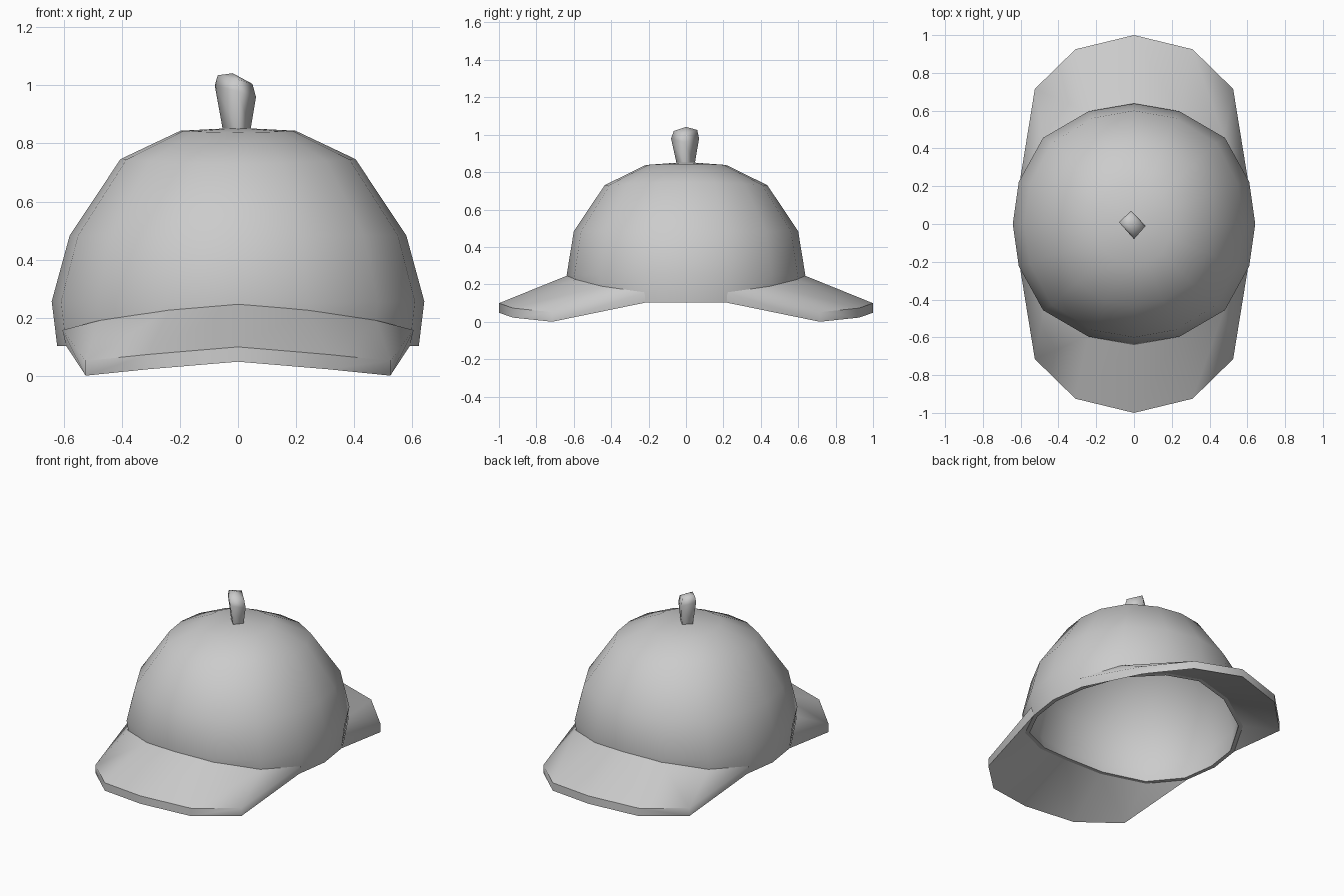
import bpy, bmesh, math

if "Cube" in bpy.data.objects:
    bpy.data.objects.remove(bpy.data.objects["Cube"])

# Quarter plan of the slightly squarish 16-sided crown
QUARTER = [(1, 0), (.95, .35), (.75, .715), (.375, .935)]
# Height of the arched bottom rim, from the tip of a brim to its middle
ARCH = (.102, .13, .17, .195)


def full_plan():
    pts = []
    for sx, sy, swap in ((1, 1, 0), (-1, 1, 1), (-1, -1, 0), (1, -1, 1)):
        q = QUARTER if not swap else [(0, 1)] + QUARTER[:0:-1]
        pts += [(sx * x, sy * y) for x, y in q]
    return pts


def rim_z(y):
    for (_, qy), z in zip(QUARTER[1:] + [(0, 1)], ARCH):
        if abs(y) <= qy + .001:
            return z


def make(name, verts, faces, angle):
    mesh = bpy.data.meshes.new(name)
    mesh.from_pydata(verts, [], faces)
    bm = bmesh.new()
    bm.from_mesh(mesh)
    bmesh.ops.recalc_face_normals(bm, faces=bm.faces)
    bm.to_mesh(mesh)
    bm.free()
    ob = bpy.data.objects.new(name, mesh)
    bpy.context.collection.objects.link(ob)
    bpy.ops.object.select_all(action='DESELECT')
    ob.select_set(True)
    bpy.context.view_layer.objects.active = ob
    bpy.ops.object.shade_smooth_by_angle(angle=math.radians(angle))


def loft(name, rings, top, angle, bottom=None):
    # Skin equal-sized rings and close the ends with fans to given points
    n = len(rings[0])
    verts = [v for r in rings for v in r] + [top]
    faces = []
    for k in range(len(rings) - 1):
        for i in range(n):
            j = (i + 1) % n
            faces.append((k * n + i, k * n + j, k * n + n + j, k * n + n + i))
    last = (len(rings) - 1) * n
    faces += [(last + i, last + (i + 1) % n, last + n) for i in range(n)]
    if bottom:
        verts.append(bottom)
        faces += [(i, (i + 1) % n, last + n + 1) for i in range(n)]
    make(name, verts, faces, angle)


# Crown: thin double-walled shell, (x radius, y radius, z, x/y height skew) per ring
PROFILE = [(.642, .638, .253, .003), (.58, .60, .483, 0),
           (.405, .435, .738, .008), (.198, .215, .841, .003)]
plan = full_plan()


def wall(k, drop):
    return [[(x * rx * k, y * ry * k, z - drop + s * (x * x - y * y)) for x, y in plan]
            for rx, ry, z, s in PROFILE]


def rim(r):
    return [(x * r, y * r, rim_z(y)) for x, y in plan]


inner = wall(.957, .015)
loft("crown", inner[::-1] + [rim(.598), rim(.623)] + wall(1, 0),
     (0, 0, .854), 60, bottom=(0, 0, .829))


# Brims: thin curved visors, front and back
def mirrored(half):
    return half + [(-x, y, z) for x, y, z in reversed(half[:-1])]


def brim(name, s):
    arc = QUARTER[1:] + [(0, 1)]
    in_top = mirrored([(x * .637, s * y * .632, z)
                       for (x, y), z in zip(arc, (.157, .19, .226, .248))])
    in_bot = mirrored([(x * .623, s * y * .623, z) for (x, y), z in zip(arc, ARCH)])
    edge = [(.525, .715, .051), (.31, .925, .073), (0, 1, .099)]
    out_top = mirrored([(x, s * y, z) for x, y, z in edge])
    out_bot = [(x, y, z - .051) for x, y, z in out_top]
    verts = in_top + in_bot + out_top + out_bot
    A, B, C, D = 0, 7, 14, 19
    faces = []
    for inn, out in ((A, C), (B, D)):
        faces += [(inn, inn + 1, out), (inn + 5, inn + 6, out + 4)]
        faces += [(inn + i + 1, inn + i + 2, out + i + 1, out + i) for i in range(4)]
    faces += [(C + i, C + i + 1, D + i + 1, D + i) for i in range(4)]
    faces += [(A, C, D, B), (A + 6, C + 4, D + 4, B + 6)]
    make(name, verts, faces, 56)


brim("front_brim", -1)
brim("back_brim", 1)

# Stem: four-sided knob with a tilted rounded top
loft("top_knob", [
    [(-.052, .005, .845), (-.005, .047, .845), (.043, -.005, .845), (0, -.05, .845)],
    [(-.08, .01, 1.0), (-.015, .07, .98), (.062, -.01, .96), (0, -.08, .98)],
    [(-.07, .007, 1.035), (-.015, .06, 1.025), (.05, -.007, 1.005), (0, -.065, 1.02)],
], (-.018, 0, 1.042), 110)
